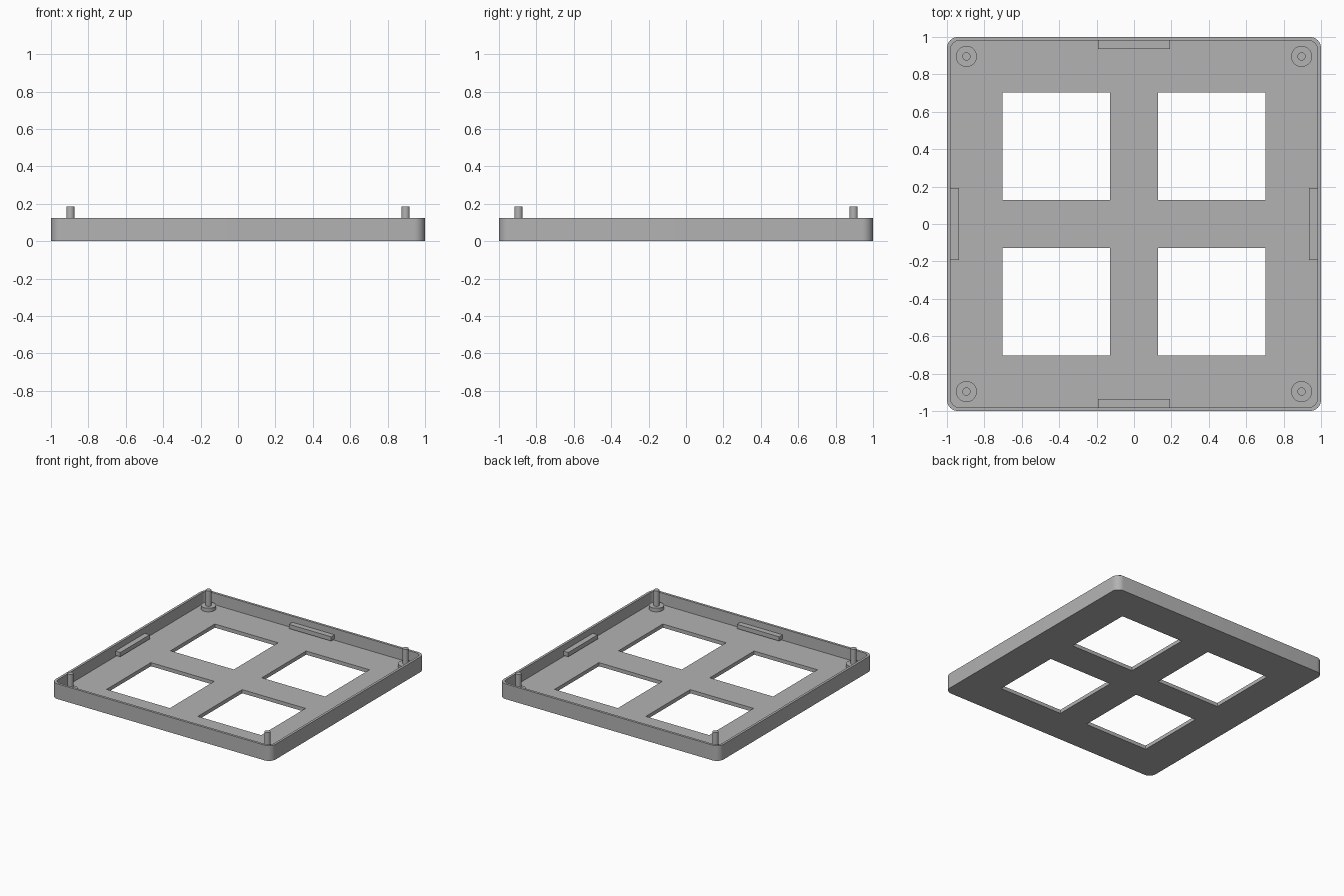
import bpy
import bmesh
from math import cos, sin, pi, radians

if "Cube" in bpy.data.objects:
    bpy.data.objects.remove(bpy.data.objects["Cube"])

WALL_H, FLOOR_H = 0.125, 0.03
HALF, INNER = 1.0, 0.98
HOLE_IN, HOLE_OUT = 0.127, 0.703
POST = 0.896

grey = bpy.data.materials.new("plain grey")
grey.use_nodes = True
grey.diffuse_color = (0.45, 0.45, 0.45, 1)
grey.node_tree.nodes["Principled BSDF"].inputs["Base Color"].default_value = grey.diffuse_color


def prism(name, outline, z0, z1):
    """Extrude a flat outline from z0 to z1."""
    bm = bmesh.new()
    face = bm.faces.new([bm.verts.new((x, y, z0)) for x, y in outline])
    extruded = bmesh.ops.extrude_face_region(bm, geom=[face])["geom"]
    top = [v for v in extruded if isinstance(v, bmesh.types.BMVert)]
    bmesh.ops.translate(bm, verts=top, vec=(0, 0, z1 - z0))
    bmesh.ops.recalc_face_normals(bm, faces=bm.faces)
    mesh = bpy.data.meshes.new(name)
    bm.to_mesh(mesh)
    bm.free()
    mesh.materials.append(grey)
    obj = bpy.data.objects.new(name, mesh)
    bpy.context.collection.objects.link(obj)
    return obj


def rounded_square(half, radius, steps=8):
    c = half - radius
    points = []
    for quarter, (sx, sy) in enumerate([(1, 1), (-1, 1), (-1, -1), (1, -1)]):
        for i in range(steps + 1):
            a = (quarter + i / steps) * pi / 2
            points.append((sx * c + radius * cos(a), sy * c + radius * sin(a)))
    return points


def rectangle(x0, x1, y0, y1):
    return [(x0, y0), (x1, y0), (x1, y1), (x0, y1)]


def circle(x, y, radius, sides=32):
    return [(x + radius * cos(2 * pi * i / sides), y + radius * sin(2 * pi * i / sides))
            for i in range(sides)]


def smooth(obj):
    bpy.ops.object.select_all(action="DESELECT")
    obj.select_set(True)
    bpy.context.view_layer.objects.active = obj
    bpy.ops.object.shade_smooth_by_angle(angle=radians(30))


def cut(obj, cutter):
    mod = obj.modifiers.new("cut", "BOOLEAN")
    mod.operation, mod.solver, mod.object = "DIFFERENCE", "EXACT", cutter
    bpy.ops.object.select_all(action="DESELECT")
    bpy.context.view_layer.objects.active = obj
    obj.select_set(True)
    bpy.ops.object.modifier_apply(modifier=mod.name)
    bpy.data.objects.remove(cutter)


# Tray: rounded block, hollowed from above, with four square windows
tray = prism("tray", rounded_square(HALF, 0.06), 0, WALL_H)
cut(tray, prism("cavity_cutter", rounded_square(INNER, 0.045), FLOOR_H, 0.3))
for sx in (-1, 1):
    for sy in (-1, 1):
        xs = sorted((sx * HOLE_IN, sx * HOLE_OUT))
        ys = sorted((sy * HOLE_IN, sy * HOLE_OUT))
        cut(tray, prism("window_cutter", rectangle(*xs, *ys), -0.1, 0.2))
smooth(tray)

# Corner posts: a low boss with a tall thin pin
for sx, side in ((-1, "right"), (1, "left")):
    for sy, end in ((-1, "front"), (1, "back")):
        x, y = sx * POST, sy * POST
        smooth(prism(f"{end}_{side}_boss", circle(x, y, 0.056), FLOOR_H, 0.06))
        smooth(prism(f"{end}_{side}_pin", circle(x, y, 0.022), 0.06, 0.185))

# Snap ridges in the middle of each inner wall
for name, turn in (("left", 0), ("back", 1), ("right", 2), ("front", 3)):
    ridge = prism(f"{name}_snap_ridge", rectangle(0.936, INNER + 0.005, -0.192, 0.192), 0.04, 0.075)
    ridge.rotation_euler.z = turn * pi / 2
